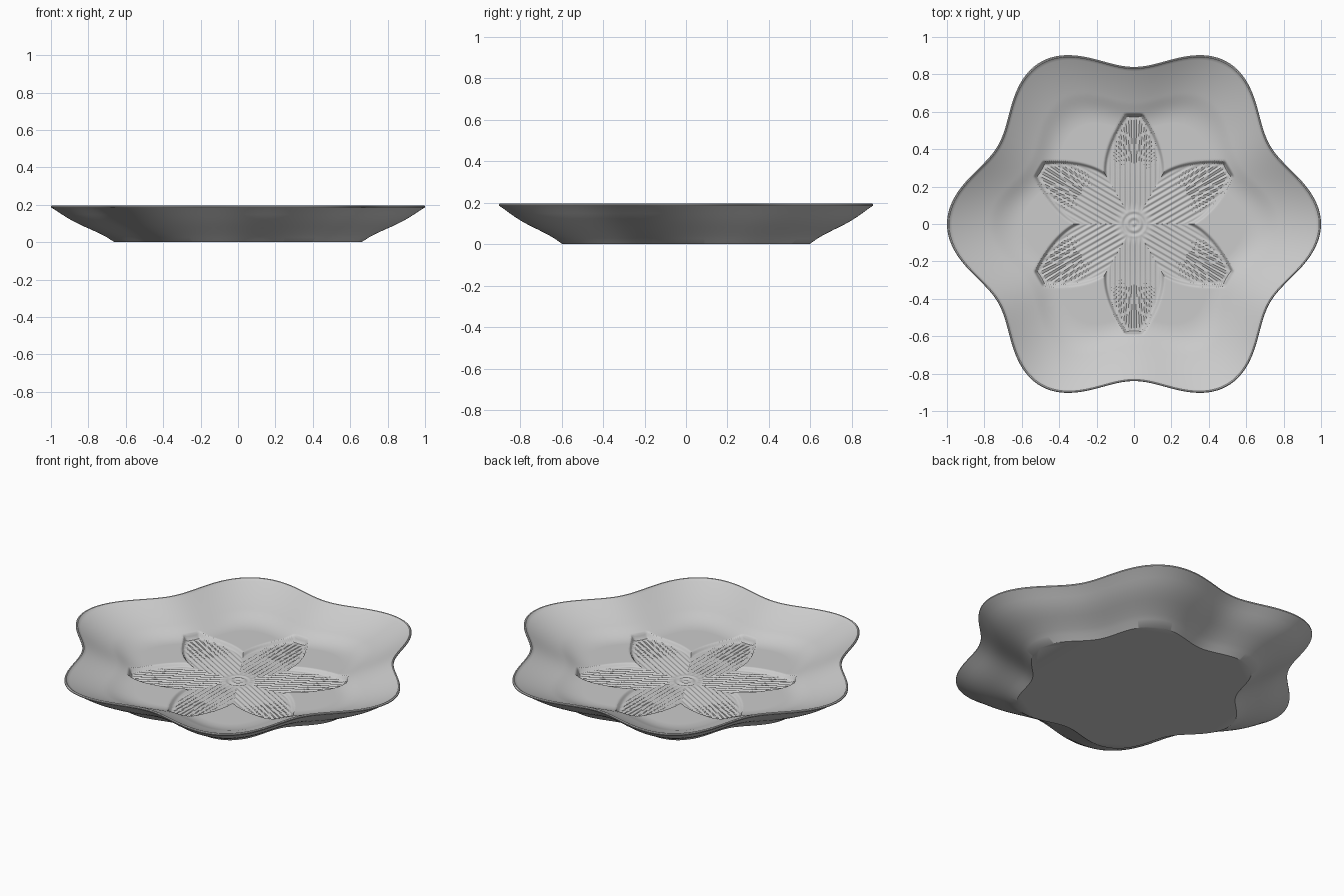
import bpy
import bmesh
from math import sin, cos, pi, atan2, hypot, radians

cube = bpy.data.objects.get("Cube")
if cube:
    bpy.data.objects.remove(cube, do_unlink=True)

SEGMENTS = 480
FLOOR = 0.065
RECESS = 0.045


def smooth(a, b, v):
    t = min(1, max(0, (v - a) / (b - a)))
    return t * t * (3 - 2 * t)


def lobe(angle):
    """Six-lobed rim radius."""
    return 0.92 + 0.08 * cos(6 * angle)


def inner_height(t):
    """Dish interior: flat floor sweeping up into the wall."""
    s = max(0, (t - 0.6) / 0.385)
    return FLOOR + 0.125 * (0.55 * s + 0.45 * s * s) * smooth(-0.15, 0.45, s)


def petal_width(along):
    """Half width of a petal at a distance from the centre."""
    if along < 0.29:
        return 0.147 * sin(pi / 2 * max(along, 0) / 0.29) + 0.01
    return 0.157 - 0.111 * ((along - 0.29) / 0.29) ** 1.8


def relief(x, y, z):
    """Press the six ribbed petals and the small flower centre into the floor."""
    r = hypot(x, y)
    if r > 0.62:
        return z
    # fold into the sector of the nearest petal axis
    a = atan2(y, x) - pi / 6
    a -= round(a / (pi / 3)) * pi / 3
    along, across = r * cos(a), abs(r * sin(a))
    # signed distance to the side edges, the blunt tip and its clipped corners
    edge = min(petal_width(min(along, 0.6)) - across, 0.585 - along,
               0.605 - along - (across - 0.025) * 0.6)
    mask = smooth(-0.007, 0.012, edge)
    ribs = 0.003 * cos(2 * pi * across / 0.027)
    ribs *= smooth(0.012, 0.03, edge) * smooth(0.06, 0.12, r)
    rings = 0.003 * cos(2 * pi * r / 0.035) * (1 - smooth(0.06, 0.08, r))
    return z + (RECESS - z) * mask + ribs + rings


# Profile rings as (fraction of rim radius, height), interior centre to base
floor_rings = [(0.72 * i / 110, None) for i in range(1, 111)]
wall_rings = [(0.72 + 0.265 * i / 20, None) for i in range(1, 21)]
rim_rings = [(0.989, 0.195), (0.995, 0.196), (1.0, 0.192), (1.0, 0.186)]
outer_rings = [(0.97, 0.168), (0.94, 0.148), (0.91, 0.129), (0.88, 0.112),
               (0.85, 0.097), (0.82, 0.083), (0.79, 0.07), (0.76, 0.056),
               (0.73, 0.042), (0.70, 0.026), (0.66, 0.0)]

bm = bmesh.new()
angles = [2 * pi * i / SEGMENTS for i in range(SEGMENTS)]
centre = bm.verts.new((0, 0, relief(0, 0, FLOOR)))
previous = None
for t, height in floor_rings + wall_rings + rim_rings + outer_rings:
    ring = []
    for a in angles:
        r = t * lobe(a)
        x, y = r * cos(a), r * sin(a)
        z = relief(x, y, inner_height(t)) if height is None else height
        ring.append(bm.verts.new((x, y, z)))
    for i in range(SEGMENTS):
        j = (i + 1) % SEGMENTS
        if previous is None:
            bm.faces.new((centre, ring[i], ring[j]))
        else:
            bm.faces.new((previous[i], ring[i], ring[j], previous[j]))
    previous = ring

# Flat underside
bm.faces.new(list(reversed(previous)))
bmesh.ops.recalc_face_normals(bm, faces=bm.faces)

mesh = bpy.data.meshes.new("flower_dish")
bm.to_mesh(mesh)
bm.free()
dish = bpy.data.objects.new("flower_dish", mesh)
bpy.context.collection.objects.link(dish)

# Single plain grey glaze
grey = bpy.data.materials.new("plain_grey")
grey.use_nodes = True
colour = (0.6, 0.6, 0.6, 1)
grey.diffuse_color = colour
grey.node_tree.nodes["Principled BSDF"].inputs["Base Color"].default_value = colour
mesh.materials.append(grey)

bpy.ops.object.select_all(action="DESELECT")
dish.select_set(True)
bpy.context.view_layer.objects.active = dish
bpy.ops.object.shade_smooth_by_angle(angle=radians(35))
